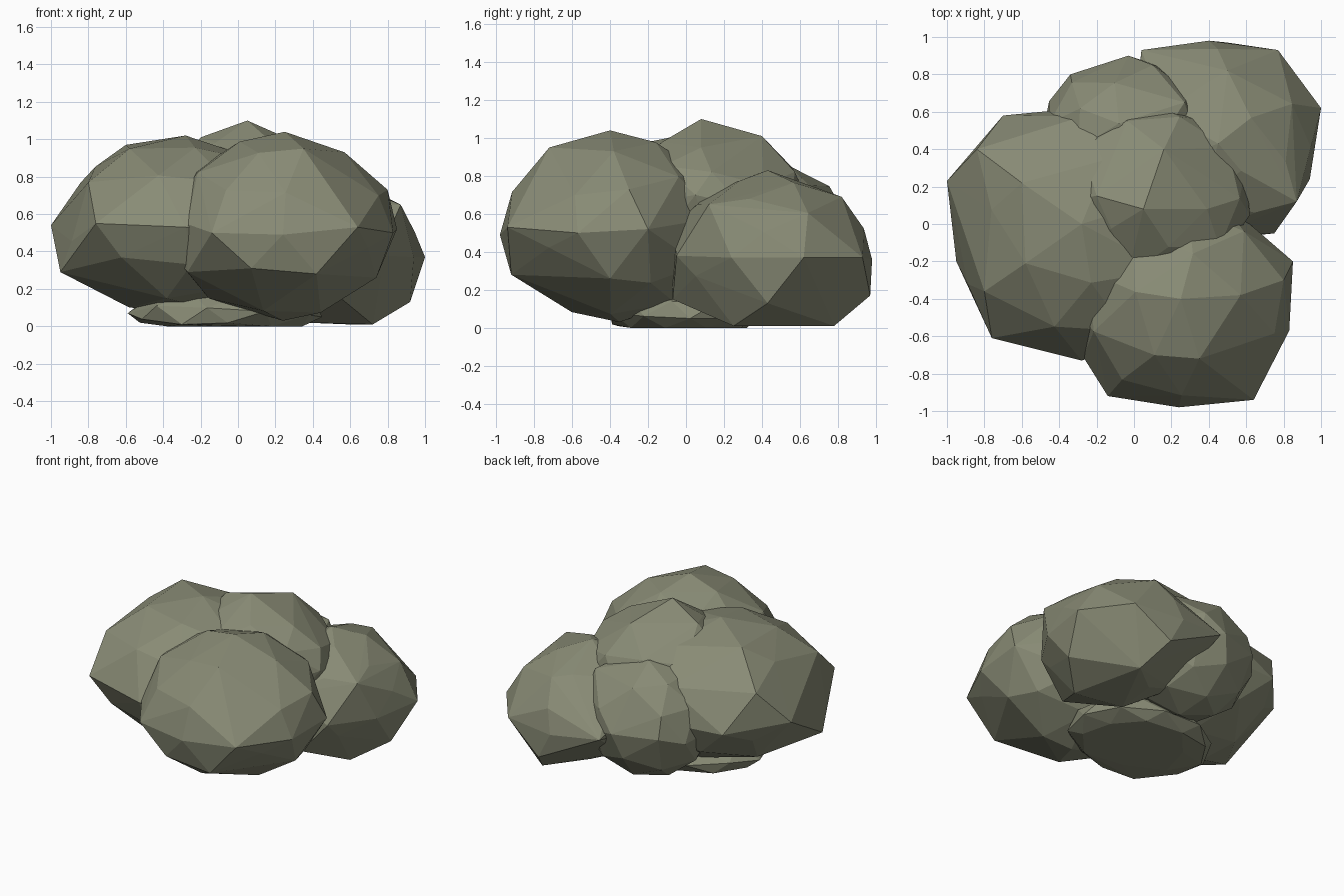
import bpy
import bmesh
from mathutils import Vector, Euler

cube = bpy.data.objects.get("Cube")
if cube:
    bpy.data.objects.remove(cube, do_unlink=True)

# Single muted moss colour
moss = bpy.data.materials.new("moss_grey_green")
moss.use_nodes = True
colour = (0.25, 0.26, 0.18, 1)
moss.diffuse_color = colour
moss.node_tree.nodes["Principled BSDF"].inputs["Base Color"].default_value = colour


def clump(name, low, high, turn=(0, 0, 0), corners=(), floor=None):
    """Faceted lump filling the box low..high, with a few vertices pulled to corners."""
    low, high = Vector(low), Vector(high)
    centre, radius = (low + high) / 2, (high - low) / 2
    bm = bmesh.new()
    bmesh.ops.create_icosphere(bm, subdivisions=2, radius=1,
                               matrix=Euler(turn).to_matrix().to_4x4())
    for v in bm.verts:
        v.co = centre + v.co * radius
        if floor is not None:
            v.co.z = max(v.co.z, floor)
    # Pull the nearest free vertex to each corner
    free = list(bm.verts)
    for corner in corners:
        target = Vector(corner)
        nearest = min(free, key=lambda v: (v.co - target).length)
        nearest.co = target
        free.remove(nearest)
    # Wrap the points in a clean convex skin
    points = [v.co.copy() for v in bm.verts]
    bm.clear()
    for p in points:
        bm.verts.new(p)
    hull = bmesh.ops.convex_hull(bm, input=bm.verts)
    inside = [g for g in hull["geom_interior"] if isinstance(g, bmesh.types.BMVert)]
    bmesh.ops.delete(bm, geom=inside, context="VERTS")
    bmesh.ops.recalc_face_normals(bm, faces=bm.faces)
    mesh = bpy.data.meshes.new(name)
    bm.to_mesh(mesh)
    bm.free()
    mesh.materials.append(moss)
    obj = bpy.data.objects.new(name, mesh)
    bpy.context.collection.objects.link(obj)


# Main lumps
clump("front_clump", (-0.38, -0.96, 0.04), (0.83, 0.2, 1.02), turn=(0.2, 0.1, 0.3), corners=[
    (0.24, -0.98, 0.49), (0.64, -0.94, 0.53), (-0.14, -0.92, 0.5),
    (0.25, -0.4, 1.04), (0.35, -0.72, 0.95), (0.57, -0.38, 0.93),
    (0.83, -0.57, 0.5), (0.85, -0.2, 0.52), (0.24, -0.35, 0.03),
    (0.07, -0.92, 0.31), (0.42, -0.92, 0.28), (0.8, -0.3, 0.73),
    (0.74, -0.4, 0.26), (-0.27, -0.64, 0.29)])
clump("right_clump", (-0.97, -0.7, 0.06), (0.45, 0.64, 1.0), turn=(0.1, 0.3, 0.5), corners=[
    (-1, 0.23, 0.54), (-0.95, -0.2, 0.29), (-0.76, -0.61, 0.55),
    (-0.28, -0.73, 0.53), (-0.84, 0.4, 0.77), (-0.6, 0.22, 0.97),
    (-0.58, -0.21, 0.95), (-0.8, -0.36, 0.77), (-0.7, 0.58, 0.5),
    (-0.28, 0, 1.02), (-0.58, 0, 0.1)])
clump("back_left_clump", (-0.03, -0.1, 0.02), (0.96, 0.96, 0.8), turn=(0.3, 0.2, 0.1), corners=[
    (1, 0.62, 0.37), (0.87, 0.12, 0.65), (0.94, 0.24, 0.37),
    (0.92, 0.43, 0.13), (0.77, 0.93, 0.37), (0.4, 0.98, 0.36),
    (0.72, 0.25, 0.01), (0.6, 0.78, 0.01), (0.45, 0.43, 0.83),
    (0.5, 0.82, 0.69), (0.75, -0.05, 0.38), (0.55, -0.07, 0.15),
    (0.5, 0.97, 0.17), (0.04, 0.93, 0.4), (0.35, 0.3, 0.02)])

# Smaller lumps filling the middle
clump("back_clump", (-0.5, 0.1, 0.03), (0.4, 0.88, 0.86), turn=(0.2, 0.4, 0.2), corners=[
    (-0.03, 0.9, 0.45), (-0.34, 0.8, 0.45), (0.1, 0.85, 0.58), (0.27, 0.65, 0.75)])
clump("top_clump", (-0.42, -0.38, 0.25), (0.62, 0.65, 1.04), corners=[
    (0.05, 0.08, 1.1), (0.16, 0.4, 1.01), (0.39, 0.08, 0.95),
    (0.62, 0.05, 0.7), (-0.2, 0.15, 1.01), (0.5, 0.41, 0.75)])
clump("base_clump", (-0.57, -0.42, -0.08), (0.46, 0.4, 0.24), turn=(0, 0.2, 0.4), floor=0,
      corners=[(-0.59, 0, 0.07), (-0.3, -0.36, 0.01)])
